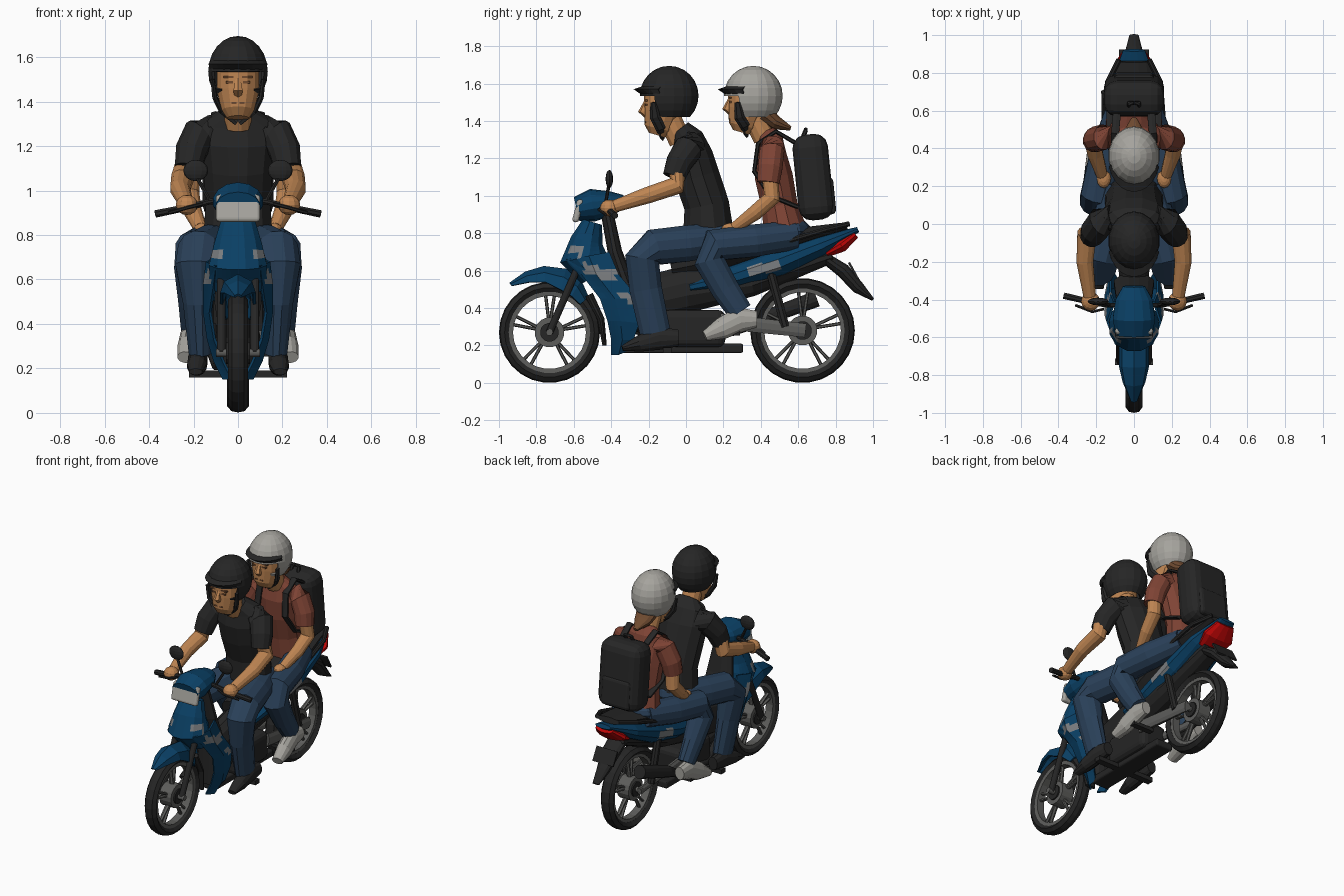
import bpy, bmesh, math
from mathutils import Vector, Matrix
if "Cube" in bpy.data.objects:
    bpy.data.objects.remove(bpy.data.objects["Cube"])

def paint(name, red, green, blue):
    material = bpy.data.materials.new(name)
    material.use_nodes = True
    material.diffuse_color = (red, green, blue, 1)
    shader = next(n for n in material.node_tree.nodes if n.type == 'BSDF_PRINCIPLED')
    shader.inputs["Base Color"].default_value = (red, green, blue, 1)
    return material

BLACK = paint("black", .019, .019, .019)
SILVER = paint("metal grey", .11, .11, .105)
FLASH = paint("flash grey", .2, .21, .22)
BLUE = paint("body blue", .003, .051, .13)
DENIM = paint("denim", .023, .052, .1)
SKIN = paint("skin", .52, .235, .085)
RUST = paint("rust shirt", .21, .057, .035)
PALE = paint("pale grey", .38, .37, .34)
RED = paint("tail red", .55, .002, .002)
HAIR = paint("brown hair", .16, .07, .03)

def finish(name, bm, material, mirror=False, cuts=0, shell=0):
    """Turn a bmesh into a named flat shaded object."""
    if cuts:
        bmesh.ops.subdivide_edges(bm, edges=bm.edges[:], cuts=cuts, use_grid_fill=True)
    bmesh.ops.recalc_face_normals(bm, faces=bm.faces[:])
    mesh = bpy.data.meshes.new(name)
    bm.to_mesh(mesh)
    bm.free()
    mesh.materials.append(material)
    part = bpy.data.objects.new(name, mesh)
    bpy.context.collection.objects.link(part)
    if shell:
        part.modifiers.new("Shell", 'SOLIDIFY').thickness = shell
    if mirror:
        part.modifiers.new("Mirror", 'MIRROR')
    return part

def add_grid(bm, rows):
    grid = [[bm.verts.new(p) for p in row] for row in rows]
    for a, b in zip(grid, grid[1:]):
        for k in range(len(a) - 1):
            bm.faces.new((a[k], a[k + 1], b[k + 1], b[k]))

def add_tube(bm, path, sides):
    """Oval rings along a path of (x, y, z, half width, half height)."""
    points = [Vector(p[:3]) for p in path]
    rings = []
    for i, p in enumerate(path):
        along = (points[min(i + 1, len(path) - 1)] - points[max(i - 1, 0)]).normalized()
        guide = Vector((0, 1, 0)) if abs(along.x) > .8 else Vector((1, 0, 0))
        side = (guide - along * guide.dot(along)).normalized()
        up = along.cross(side)
        turns = [math.tau * (k + .5) / sides for k in range(sides)]
        rings.append([points[i] + side * p[3] * math.cos(a) + up * p[-1] * math.sin(a) for a in turns])
    add_grid(bm, [ring + ring[:1] for ring in rings])
    for ring in (rings[0], rings[-1]):
        bm.faces.new([bm.verts.new(p) for p in ring])
    bmesh.ops.remove_doubles(bm, verts=bm.verts[:], dist=.0001)

def tube(name, path, material, mirror=False, sides=12, cuts=0):
    bm = bmesh.new()
    add_tube(bm, path, sides)
    return finish(name, bm, material, mirror, cuts)

def sheet(name, rows, material, mirror=False, cuts=0):
    bm = bmesh.new()
    add_grid(bm, rows)
    return finish(name, bm, material, mirror, cuts, shell=.012)

def block(name, centre, size, material, mirror=False, bevel=0, tilt=0):
    bm = bmesh.new()
    bmesh.ops.create_cube(bm, size=1, matrix=Matrix.Diagonal((*size, 1)))
    if bevel:
        bmesh.ops.bevel(bm, geom=bm.edges[:], offset=bevel, segments=3, affect='EDGES', profile=.5)
    bm.transform(Matrix.Translation(centre) @ Matrix.Rotation(tilt, 4, 'X'))
    finish(name, bm, material, mirror)

def ball(name, centre, size, material, mirror=False):
    bm = bmesh.new()
    bmesh.ops.create_uvsphere(bm, u_segments=12, v_segments=8, radius=1)
    bm.transform(Matrix.Translation(centre) @ Matrix.Diagonal((*size, 1)))
    finish(name, bm, material, mirror)

def lathe(name, centre, profile, material):
    """Sweep a closed (x, radius) profile around the axle."""
    bm = bmesh.new()
    turns = [math.tau * k / 26 for k in range(27)]
    add_grid(bm, [[Vector(centre) + Vector((x, r * math.cos(a), r * math.sin(a))) for a in turns]
                  for x, r in profile + profile[:1]])
    bmesh.ops.remove_doubles(bm, verts=bm.verts[:], dist=.0005)
    finish(name, bm, material)

def wheel(name, y, r, w):
    centre, inner = (0, y, r), r - .055
    tread = [(.6 * w, inner), (w, r - .03), (.6 * w, r - .006)]
    lathe(name + "_tyre", centre, [(-x, d) for x, d in tread] + [(0, r)] + tread[::-1], BLACK)
    lathe(name + "_rim", centre, [(s * .03, inner + d) for s, d in ((-1, .01), (1, .01), (.9, -.02), (-.9, -.02))], SILVER)
    bm = bmesh.new()
    for a in [math.tau * k / 5 + .3 for k in range(5)]:
        for spread in (-.12, .12):
            ends = ((.03, a, .018), (inner, a + spread, .012))
            add_tube(bm, [(0, y + d * math.cos(t), r + d * math.sin(t), h, .009) for d, t, h in ends], 6)
    finish(name + "_spokes", bm, SILVER)
    for part, size, reach, colour in (("hub", .05, .055, BLACK), ("disc", .08, .045, SILVER), ("axle", .018, .1, SILVER)):
        tube(name + "_" + part, [(-reach, y, r, size), (reach, y, r, size)], colour, sides=16)

def head(name, y, lift, shell_paint):
    """Face, open helmet, brim and chin strap."""
    tube(name + "_neck", [(0, y + .06, 1.29 + lift, .062), (0, y - .01, 1.44 + lift, .065)], SKIN)
    tube(name + "_face", [(0, y - .065, 1.325 + lift, .05, .045), (0, y - .055, 1.36 + lift, .075, .078),
         (0, y - .035, 1.45 + lift, .098, .1), (0, y - .03, 1.57 + lift, .098, .105)], SKIN, sides=14)
    tube(name + "_nose", [(0, y - .122, 1.505 + lift, .012), (0, y - .142, 1.45 + lift, .024),
         (0, y - .12, 1.435 + lift, .02)], SKIN, sides=6)
    for part, x, z, wide in (("eyes", .038, 1.487, .03), ("brows", .04, 1.51, .05), ("mouth", .015, 1.393, .03)):
        block(name + "_" + part, (x, y - .123, z + lift), (wide, .014, .009), HAIR, True)
    bm = bmesh.new()
    bmesh.ops.create_uvsphere(bm, u_segments=18, v_segments=12, radius=1)
    middles = [(f, f.calc_center_median()) for f in bm.faces]
    hole = [f for f, c in middles if c.z < -.75 or (c.y < -.55 and c.z < .05)]
    bmesh.ops.delete(bm, geom=hole, context='FACES')
    bm.transform(Matrix.Translation((0, y, 1.535)) @ Matrix.Diagonal((.136, .157, .16, 1)))
    finish(name + "_helmet", bm, shell_paint, shell=.012)
    arc = [k / 4 for k in range(-5, 6)]
    sheet(name + "_brim", [[(s * math.sin(a), y - d * math.cos(a), z) for a in arc]
          for s, d, z in ((.13, .145, 1.585), (.14, .19, 1.57), (.13, .14, 1.535))], BLACK)
    tube(name + "_strap", [(.115, y - .085, 1.5, .01, .016), (.105, y - .075, 1.42, .012, .028),
         (.075, y - .045, 1.36 + lift, .012, .028), (0, y - .035, 1.315 + lift, .012, .025)], BLACK, True, 6)

# Wheels, fork and front fender wrapped towards the axle
wheel("front_wheel", -.73, .27, .045)
wheel("rear_wheel", .623, .28, .05)
tube("front_fork", [(.075, -.73, .27, .02), (.075, -.52, .75, .02)], BLACK, True)
fender = []
for y, z, w in ((-.945, .535, .02), (-.86, .595, .06), (-.76, .625, .085), (-.64, .61, .115), (-.56, .55, .1), (-.52, .46, .06)):
    down = (Vector((0, -.73, .27)) - Vector((0, y, z))).normalized() * w
    fender.append([Vector((s * min(w, .08), y, z)) + down * abs(s) ** 4 for s in (-1, -.8, 0, .8, 1)])
sheet("front_fender", fender, BLUE)
tube("mud_flap", [(0, -.52, .47, .055, .025), (0, -.455, .34, .055, .02), (0, -.435, .2, .04, .012)], BLACK)
# Headlamp cowl, nose and leg shield wings
tube("headlamp_cowl", [(0, -.585, .93, .1, .065), (0, -.5, .95, .115, .088), (0, -.4, .96, .1, .065), (0, -.33, .97, .06, .035)], BLUE, sides=14)
block("headlamp_lens", (0, -.578, .92), (.2, .035, .125), PALE, bevel=.015, tilt=-.25)
nose = tube("nose_panel", [(0, -.5, .86, .08, .055), (0, -.53, .76, .11, .09), (0, -.55, .67, .135, .13), (0, -.49, .57, .13, .08)], BLUE, cuts=2)
tube("inner_shield", [(0, -.42, .9, .07, .035), (0, -.38, .7, .1, .04), (0, -.31, .5, .11, .05), (0, -.32, .2, .06, .04)], BLACK)
wing = sheet("leg_shield", [
    [(.1, -.64, .66), (.145, -.52, .68), (.11, -.41, .7)], [(.11, -.56, .58), (.157, -.48, .58), (.13, -.36, .58)],
    [(.13, -.46, .45), (.157, -.38, .45), (.13, -.25, .45)], [(.11, -.42, .33), (.14, -.35, .33), (.12, -.25, .32)],
    [(.07, -.4, .23), (.11, -.34, .23), (.1, -.28, .23)], [(.03, -.4, .15), (.07, -.36, .15), (.06, -.31, .17)]], BLUE, True, 3)
# Tail panel, and grey flashes on all painted panels
tail = tube("tail_panel", [(0, .02, .51, .11, .04), (0, .25, .56, .135, .075), (0, .5, .64, .15, .085),
            (0, .72, .73, .135, .06), (0, .92, .82, .06, .015)], BLUE, cuts=2)
flashes = {
    wing: lambda c: -.55 < c.y < -.37 and abs(c.z + c.y / 4 - .475) < .028 or c.y > -.37 and abs(c.z + c.y / 4 - .375) < .02,
    tail: lambda c: .32 < c.y < .48 and abs(c.z - .53 - c.y / 5) < .028 and abs(c.x) > .11,
    nose: lambda c: c.y < -.55 and abs(c.x) > .06 and .68 < c.z < .73}
for panel, inside in flashes.items():
    panel.data.materials.append(FLASH)
    for face in panel.data.polygons:
        face.material_index = int(inside(face.center))
# Frame, seat, lamp and rear fender
tube("frame_cover", [(0, -.3, .43, .08, .12), (0, 0, .5, .1, .13), (0, .35, .54, .11, .08), (0, .78, .68, .07, .04)], BLACK)
tube("seat", [(0, -.08, .62, .07, .06), (0, .2, .68, .12, .08), (0, .55, .77, .15, .055), (0, .86, .84, .09, .02)], BLACK)
tube("grab_rail", [(.155, .55, .76, .015), (.14, .75, .82, .015), (.08, .87, .85, .015)], BLACK, True, 8)
tube("tail_lamp", [(0, .75, .69, .09, .02), (0, .83, .735, .115, .038), (0, .905, .795, .068, .024)], RED)
tube("rear_fender", [(0, .74, .67, .07, .03), (0, .84, .6, .065, .04), (0, .92, .51, .045, .035), (0, 1, .445, .025, .008)], BLACK)
block("number_plate", (0, .895, .6), (.16, .012, .1), BLACK, tilt=.5)
# Engine, pegs, swing arm and exhaust
block("engine_case", (0, .03, .29), (.2, .36, .2), BLACK, bevel=.04)
tube("engine_barrel", [(0, -.1, .3, .065), (0, -.3, .34, .06)], BLACK)
block("belly_tray", (0, -.02, .185), (.13, .65, .05), BLACK, bevel=.012)
block("front_peg_bar", (0, -.1, .175), (.44, .045, .03), BLACK)
block("rear_pegs", (.16, .27, .265), (.16, .04, .025), BLACK, True)
tube("swing_arm", [(.08, .08, .33, .02, .03), (.085, .64, .28, .018, .025)], SILVER, True, 8)
tube("chain_case", [(.1, .18, .33, .015, .045), (.1, .64, .28, .015, .04)], SILVER, sides=8)
tube("shock_absorber", [(.1, .45, .6, .025), (.1, .53, .3, .025)], BLACK, True, 8)
tube("exhaust", [(-.04, -.27, .28, .018), (-.1, -.1, .21, .018), (-.12, .25, .27, .02), (-.13, .4, .34, .04), (-.13, .7, .45, .045)], BLACK)
# Handlebar, levers and mirrors
tube("handlebar", [(0, -.43, .96, .014), (.13, -.43, .95, .014), (.2, -.42, .93, .016), (.37, -.38, .895, .018)], BLACK, True, 8)
tube("brake_lever", [(.16, -.45, .94, .008), (.22, -.465, .925, .008), (.31, -.43, .9, .008)], BLACK, True, 6)
tube("mirror_stalk", [(.13, -.43, .96, .009), (.19, -.41, 1.07, .009)], BLACK, True, 6)
ball("mirror_head", (.19, -.41, 1.09), (.056, .02, .048), BLACK, True)
# Rider in front
head("rider", -.09, 0, BLACK)
tube("rider_torso", [(0, .12, .8, .16, .14), (0, .11, .95, .15, .125), (0, .06, 1.1, .16, .125), (0, .03, 1.22, .175, .115),
     (0, .01, 1.31, .165, .085), (0, -.03, 1.36, .07, .055)], BLACK)
tube("rider_sleeve", [(.11, .03, 1.27, .075), (.175, .01, 1.25, .08), (.21, -.035, 1.18, .073), (.225, -.065, 1.1, .062)], BLACK, True)
tube("rider_arm", [(.23, -.05, 1.14, .048), (.25, -.05, 1.055, .052), (.26, -.2, 1.005, .046), (.235, -.38, .945, .034)], SKIN, True)
ball("rider_fist", (.23, -.41, .935), (.05, .05, .045), SKIN, True)
ball("rider_hips", (0, .13, .78), (.16, .14, .1), DENIM)
tube("rider_leg", [(.07, .2, .77, .09), (.13, 0, .745, .1), (.175, -.17, .725, .1), (.19, -.235, .665, .095), (.18, -.215, .5, .07, .09),
     (.17, -.165, .27, .053, .085)], DENIM, True)
tube("rider_shoe", [(.18, -.04, .24, .035, .045), (.18, -.14, .24, .045, .065), (.185, -.25, .21, .045, .045), (.19, -.34, .185, .03, .015)], BLACK, True)
# Passenger
head("passenger", .36, .015, PALE)
tube("passenger_hair", [(0, .42, 1.44, .08, .05), (0, .48, 1.39, .06, .04), (0, .56, 1.36, .015, .012)], HAIR)
tube("passenger_torso", [(0, .53, .81, .16, .12), (0, .5, .95, .13, .1), (0, .47, 1.1, .14, .105), (0, .45, 1.22, .155, .09),
     (0, .45, 1.3, .13, .07), (0, .43, 1.35, .055, .05)], RUST)
tube("passenger_sleeve", [(.11, .46, 1.265, .065), (.16, .46, 1.24, .068), (.2, .45, 1.15, .068), (.21, .44, 1.07, .062)], RUST, True)
tube("passenger_arm", [(.21, .45, 1.1, .045), (.22, .46, .99, .047), (.205, .37, .91, .042), (.17, .26, .83, .03)], SKIN, True)
ball("passenger_hand", (.16, .24, .825), (.038, .05, .03), SKIN, True)
ball("passenger_hips", (0, .55, .81), (.16, .12, .08), DENIM)
tube("passenger_leg", [(.08, .58, .79, .08), (.15, .36, .76, .09), (.195, .15, .735, .09), (.205, .125, .65, .085), (.205, .21, .5, .065, .078),
     (.205, .29, .38, .053, .068)], DENIM, True)
tube("passenger_shoe", [(.215, .38, .34, .035, .045), (.215, .29, .34, .046, .07), (.225, .19, .29, .048, .06), (.235, .1, .25, .038, .028)], PALE, True)
# Backpack
block("backpack", (0, .68, 1.1), (.32, .19, .46), BLACK, bevel=.07, tilt=.1)
block("backpack_pocket", (0, .765, 1), (.22, .06, .2), BLACK, bevel=.025, tilt=.1)
tube("backpack_handle", [(.03, .62, 1.3, .012), (.025, .64, 1.35, .012), (0, .64, 1.355, .012)], BLACK, True, 6)
tube("backpack_strap", [(.09, .59, 1.28, .024, .012), (.1, .48, 1.345, .024, .012), (.1, .385, 1.28, .024, .012),
     (.11, .365, 1.13, .024, .012), (.125, .45, 1, .024, .012), (.125, .6, .94, .024, .012)], BLACK, True, 6)
